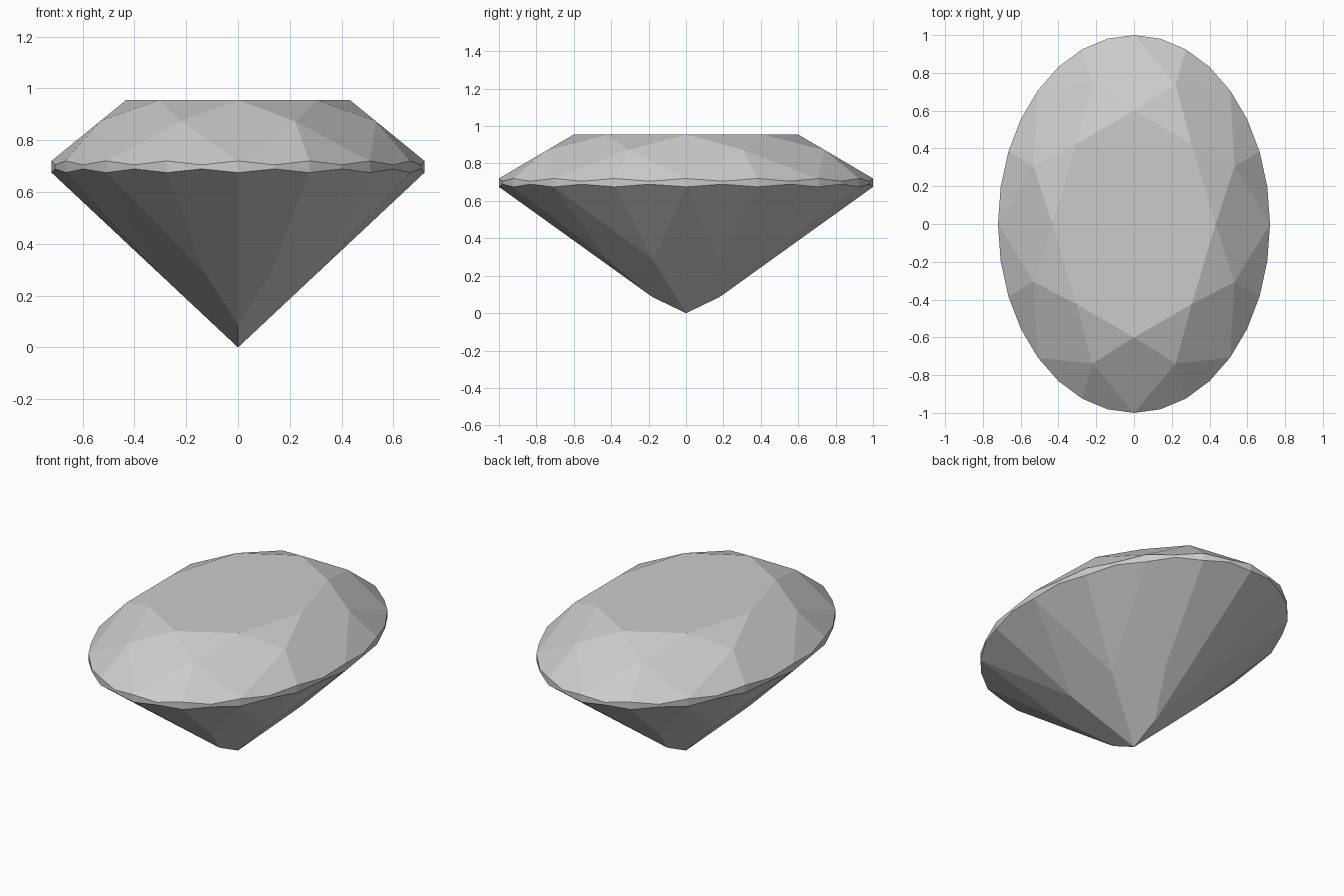
import bpy, bmesh
from math import sin, cos, pi, radians

if "Cube" in bpy.data.objects:
    bpy.data.objects.remove(bpy.data.objects["Cube"])

WIDTH = 0.72                      # x half-width of the oval, y half-length is 1
STEP = radians(11.25)             # 32 girdle corners
C1, C2 = cos(STEP), cos(2 * STEP)
TABLE_Z, TOP_Z, LOW_Z = 0.955, 0.72, 0.675

bm = bmesh.new()


def point(i, r, z):
    """Corner at girdle step i (0 = +y end), relative radius r, height z."""
    a = i * STEP
    bm.verts.new((WIDTH * r * sin(a), r * cos(a), z))


# crown: facet corners on the plane of the kite facets
kite_slope = (TABLE_Z - TOP_Z) / 0.4
mid_z = TABLE_Z - kite_slope * (0.8 * C2 - 0.6)
upper_slope = (mid_z - TOP_Z) / (C1 - 0.8 * C1)
# pavilion: girdle facets (steeper) and main facets through the point
lower_slope = 0.732
s = lower_slope * C1
mid_r = (s - LOW_Z) / (s - LOW_Z * C2)
keel_r = (s - LOW_Z) / (s - LOW_Z * cos(4 * STEP))

for k in range(8):
    point(4 * k, 0.6, TABLE_Z)                       # table octagon
    point(4 * k + 2, 0.8, mid_z)                     # crown mid corners
    point(4 * k + 2, mid_r, LOW_Z * C2 * mid_r)      # pavilion mid corners

# scalloped girdle
for i in range(32):
    odd = i % 2
    point(i, 1, TOP_Z - odd * upper_slope * (1 - C1))
    point(i, 1, LOW_Z + 0 - odd * -lower_slope * (1 - C1))

# short keel and bottom point
for i in (0, 16):
    point(i, keel_r, LOW_Z * cos(4 * STEP) * keel_r)
point(0, 0, 0)

# flat facets
bmesh.ops.convex_hull(bm, input=bm.verts[:])
bmesh.ops.dissolve_limit(bm, angle_limit=radians(0.7),
                         verts=bm.verts[:], edges=bm.edges[:])
bmesh.ops.recalc_face_normals(bm, faces=bm.faces[:])

mesh = bpy.data.meshes.new("oval_gem")
bm.to_mesh(mesh)
bm.free()
gem = bpy.data.objects.new("oval_gem", mesh)
bpy.context.collection.objects.link(gem)
